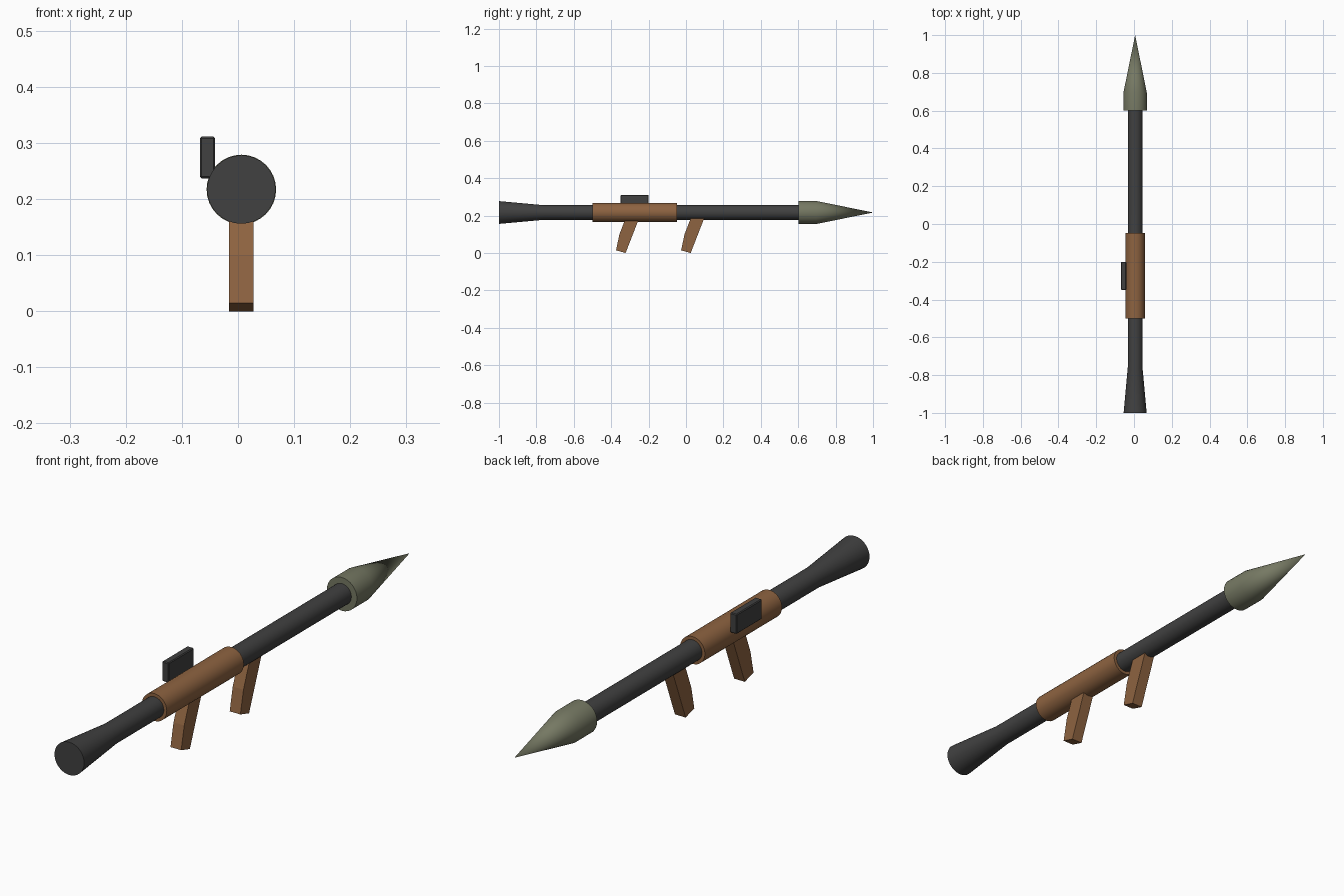
import bpy, bmesh, math
from mathutils import Vector

if "Cube" in bpy.data.objects:
    bpy.data.objects.remove(bpy.data.objects["Cube"])

CX, CZ = 0.006, 0.217   # axis of the tube


def material(name, rgb):
    m = bpy.data.materials.new(name)
    m.diffuse_color = (*rgb, 1)
    m.use_nodes = True
    m.node_tree.nodes["Principled BSDF"].inputs["Base Color"].default_value = m.diffuse_color
    return m


steel = material("dark_steel", (0.052, 0.052, 0.052))
wood = material("wood", (0.27, 0.125, 0.052))
olive = material("olive", (0.18, 0.19, 0.125))


def finish(name, bm, mat, smooth=False):
    bmesh.ops.recalc_face_normals(bm, faces=bm.faces)
    me = bpy.data.meshes.new(name)
    bm.to_mesh(me)
    bm.free()
    me.materials.append(mat)
    ob = bpy.data.objects.new(name, me)
    bpy.context.collection.objects.link(ob)
    if smooth:
        bpy.ops.object.select_all(action='DESELECT')
        ob.select_set(True)
        bpy.context.view_layer.objects.active = ob
        bpy.ops.object.shade_smooth_by_angle(angle=math.radians(30))
    return ob


def lathe(name, profile, mat, sides=32):
    """Spin (y, radius) points round the tube axis; radius 0 closes an end."""
    bm = bmesh.new()
    pts = [bm.verts.new((CX, y, CZ + r)) for y, r in profile]
    edges = [bm.edges.new(p) for p in zip(pts, pts[1:])]
    bmesh.ops.spin(bm, geom=pts + edges, cent=(CX, 0, CZ), axis=(0, 1, 0),
                   angle=2 * math.pi, steps=sides)
    bmesh.ops.remove_doubles(bm, verts=bm.verts, dist=1e-5)
    return finish(name, bm, mat, smooth=True)


def extrude_profile(name, points, x0, x1, mat):
    """Extrude a (y, z) outline from x0 to x1."""
    bm = bmesh.new()
    face = bm.faces.new([bm.verts.new((x0, y, z)) for y, z in points])
    new = bmesh.ops.extrude_face_region(bm, geom=[face])["geom"]
    bmesh.ops.translate(bm, vec=Vector((x1 - x0, 0, 0)),
                        verts=[v for v in new if isinstance(v, bmesh.types.BMVert)])
    return finish(name, bm, mat)


# Launch tube with flared rear
lathe("launch_tube", [(-1, 0), (-1, 0.061), (-0.76, 0.039), (0.62, 0.039), (0.62, 0)], steel)
# Wooden heat guard sleeve
lathe("heat_guard", [(-0.5, 0.03), (-0.5, 0.051), (-0.047, 0.051), (-0.047, 0.03)], wood)
# Warhead: collar and pointed nose
lathe("warhead", [(0.602, 0), (0.602, 0.062), (0.695, 0.062), (1.0, 0)], olive)

# Two slanted grips, the same outline shifted along the tube
grip = [(-0.316, 0.20), (-0.329, 0.17), (-0.356, 0.10), (-0.374, 0.015),
        (-0.323, 0.0), (-0.257, 0.17), (-0.245, 0.20)]
for name, shift in (("rear_grip", 0), ("front_grip", 0.348)):
    extrude_profile(name, [(y + shift, z) for y, z in grip], CX - 0.022, CX + 0.022, wood)

# Sight box on the left side
sight = extrude_profile("sight", [(-0.35, 0.237), (-0.2, 0.237), (-0.2, 0.311), (-0.35, 0.311)],
                        -0.068, -0.041, steel)
bevel = sight.modifiers.new("bevel", 'BEVEL')
bevel.width = 0.003
bevel.segments = 1
